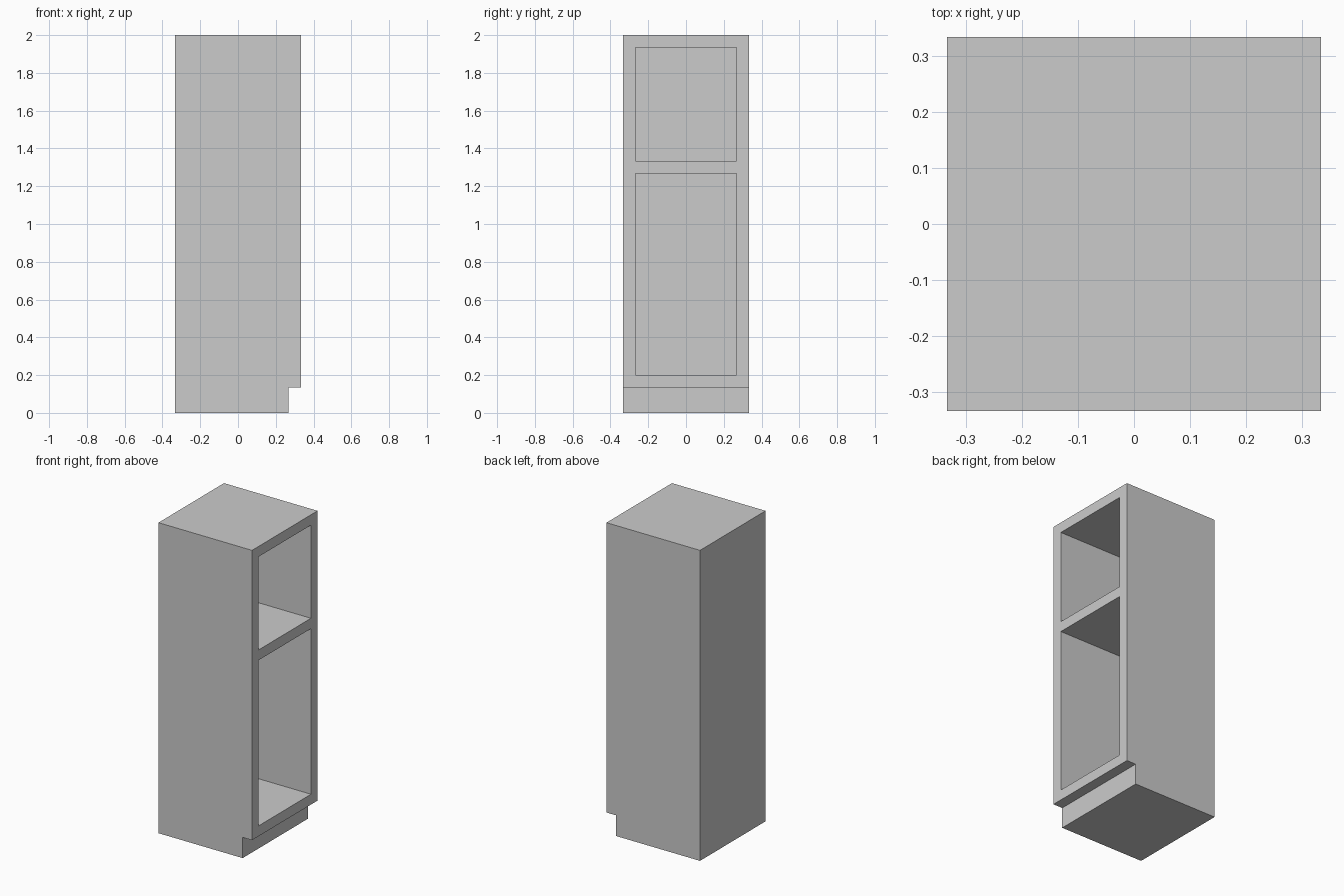
import bpy, bmesh

if "Cube" in bpy.data.objects:
    bpy.data.objects.remove(bpy.data.objects["Cube"])

W = 1 / 3          # half width and half depth
T = 1 / 15         # panel thickness
KICK = 2 / 15      # toe kick height


def extrude_profile(name, profile, y0, y1):
    """Extrude an (x, z) profile along y into a closed solid."""
    bm = bmesh.new()
    face = bm.faces.new([bm.verts.new((x, y0, z)) for x, z in profile])
    new = bmesh.ops.extrude_face_region(bm, geom=[face])["geom"]
    verts = [g for g in new if isinstance(g, bmesh.types.BMVert)]
    bmesh.ops.translate(bm, verts=verts, vec=(0, y1 - y0, 0))
    bmesh.ops.recalc_face_normals(bm, faces=bm.faces[:])
    mesh = bpy.data.meshes.new(name)
    bm.to_mesh(mesh)
    bm.free()
    obj = bpy.data.objects.new(name, mesh)
    bpy.context.collection.objects.link(obj)
    return obj


# Carcass: side outline with a recessed toe kick at the open +x side
carcass = extrude_profile("cabinet_carcass", [
    (-W, 0), (W - T, 0), (W - T, KICK), (W, KICK), (W, 2), (-W, 2)], -W, W)

# Compartments: tall lower one and shorter upper one, leaving a back panel
for name, z0, z1 in (("lower_compartment_cutter", KICK + T, 4 / 3 - T),
                     ("upper_compartment_cutter", 4 / 3, 2 - T)):
    cutter = extrude_profile(name, [
        (T - W, z0), (W + T, z0), (W + T, z1), (T - W, z1)], T - W, W - T)
    cutter.hide_render = True
    cutter.hide_set(True)
    cut = carcass.modifiers.new(name, 'BOOLEAN')
    cut.operation = 'DIFFERENCE'
    cut.solver = 'EXACT'
    cut.object = cutter
